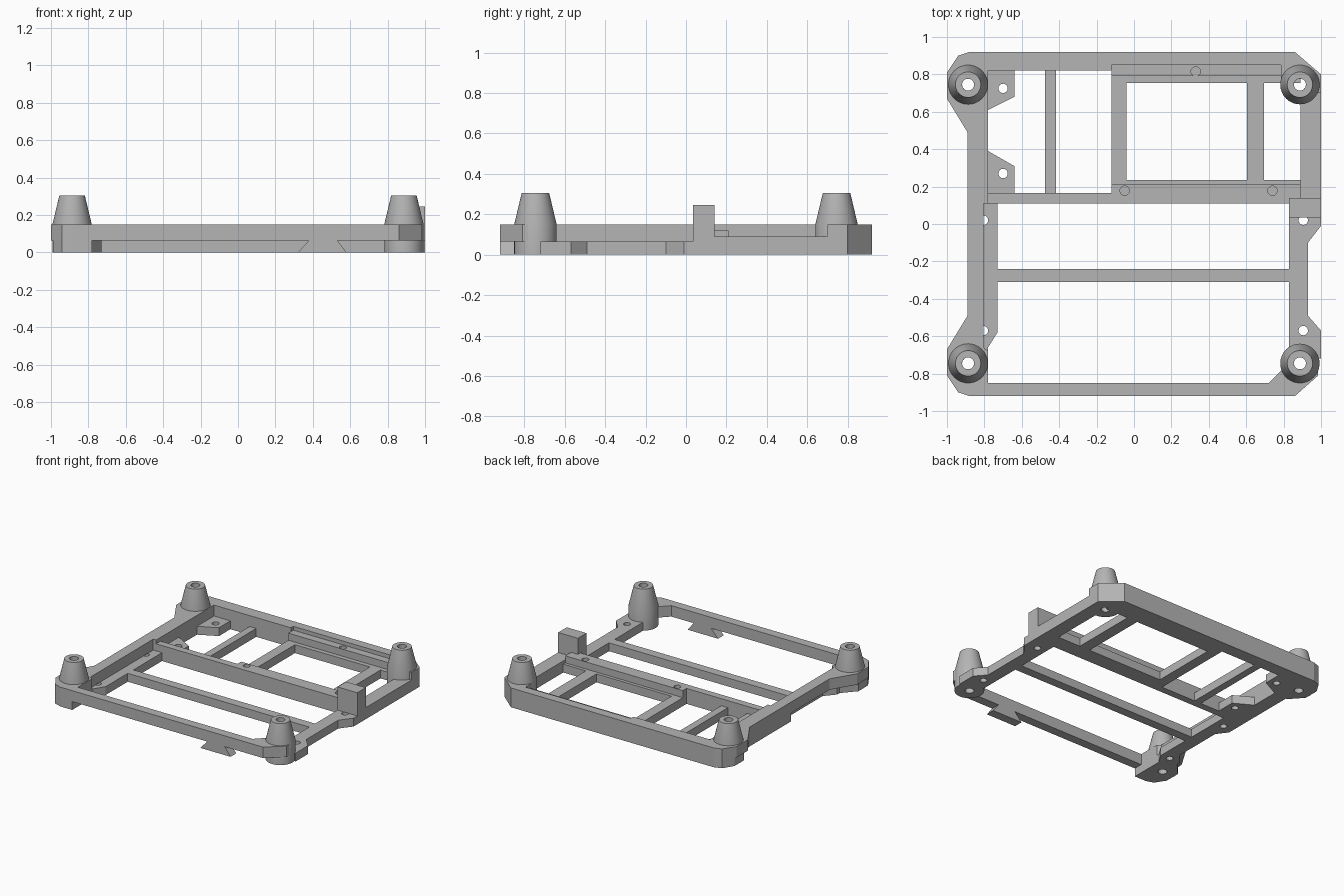
import bpy, bmesh, math
from mathutils import Matrix

cube = bpy.data.objects.get("Cube")
if cube:
    bpy.data.objects.remove(cube, do_unlink=True)

grey = bpy.data.materials.new("plastic_grey")
grey.use_nodes = True
grey.diffuse_color = (0.46, 0.46, 0.46, 1)
grey.node_tree.nodes["Principled BSDF"].inputs["Base Color"].default_value = grey.diffuse_color

LOW, LEDGE, TOP = 0.065, 0.12, 0.15      # main floor levels
TX, TY, HOLE_R = 0.887, 0.745, 0.032     # tower centres


def finish(name, bm):
    bmesh.ops.recalc_face_normals(bm, faces=bm.faces)
    mesh = bpy.data.meshes.new(name)
    bm.to_mesh(mesh)
    bm.free()
    obj = bpy.data.objects.new(name, mesh)
    bpy.context.collection.objects.link(obj)
    mesh.materials.append(grey)
    return obj


def prism(name, outline, z0, z1):
    """Extrude a plan outline between two heights."""
    bm = bmesh.new()
    face = bm.faces.new([bm.verts.new((x, y, z0)) for x, y in outline])
    out = bmesh.ops.extrude_face_region(bm, geom=[face])
    for v in out["geom"]:
        if isinstance(v, bmesh.types.BMVert):
            v.co.z = z1
    return finish(name, bm)


def box(name, x0, x1, y0, y1, z0, z1):
    return prism(name, [(x0, y0), (x1, y0), (x1, y1), (x0, y1)], z0, z1)


def drill(obj, points, radius, z0, z1):
    """Cut vertical round holes and bake the result."""
    bm = bmesh.new()
    for x, y in points:
        bmesh.ops.create_cone(bm, cap_ends=True, segments=24, radius1=radius, radius2=radius,
                              depth=z1 - z0, matrix=Matrix.Translation((x, y, (z0 + z1) / 2)))
    cutter = finish("hole_cutter", bm)
    cutter.hide_render = True
    mod = obj.modifiers.new("holes", "BOOLEAN")
    mod.operation, mod.solver, mod.object = "DIFFERENCE", "EXACT", cutter
    deps = bpy.context.evaluated_depsgraph_get()
    baked = bpy.data.meshes.new_from_object(obj.evaluated_get(deps))
    obj.modifiers.clear()
    obj.data = baked
    bpy.data.objects.remove(cutter, do_unlink=True)


def mirror_y(points):
    return [(x, -y) for x, y in points]


def tower(name, x, y):
    """Hollow post: straight foot, tapered top, through hole."""
    bm = bmesh.new()
    profile = [(HOLE_R, 0), (0.105, 0), (0.105, TOP), (0.068, 0.305), (HOLE_R, 0.305)]
    verts = [bm.verts.new((r, 0, z)) for r, z in profile]
    edges = [bm.edges.new((verts[i], verts[(i + 1) % len(verts)])) for i in range(len(verts))]
    bmesh.ops.spin(bm, geom=verts + edges, cent=(0, 0, 0), axis=(0, 0, 1),
                   angle=math.tau, steps=48, use_merge=True)
    bmesh.ops.remove_doubles(bm, verts=bm.verts, dist=0.0001)
    bmesh.ops.translate(bm, verts=bm.verts, vec=(x, y, 0))
    obj = finish(name, bm)
    bpy.ops.object.select_all(action="DESELECT")
    obj.select_set(True)
    bpy.context.view_layer.objects.active = obj
    bpy.ops.object.shade_smooth_by_angle(angle=math.radians(20))


# Corner towers
towers = [(sx * TX, sy * TY) for sx in (-1, 1) for sy in (-1, 1)]
for (x, y) in towers:
    tower(("front" if y < 0 else "back") + ("_left" if x > 0 else "_right") + "_tower", x, y)

# Upper side rail with flared corners
corner = [(-0.78, -0.92), (-0.88, -0.92), (-0.94, -0.9), (-1, -0.81), (-1, -0.67), (-0.89, -0.49)]
rail = prism("side_rail", corner + mirror_y(corner[::-1])
             + [(-0.78, 0.11), (-0.805, 0.11), (-0.805, -0.66), (-0.78, -0.68)], LOW, TOP)
drill(rail, towers, HOLE_R, -0.1, 0.4)

# Lower feet under the flared corners
foot = [(-0.78, -0.92), (-0.88, -0.92), (-0.94, -0.9), (-0.99, -0.82), (-0.99, -0.7),
        (-0.9, -0.6), (-0.78, -0.6)]
for name, pts in (("front_foot", foot), ("back_foot", mirror_y(foot))):
    drill(prism(name, pts, 0, LOW), towers, HOLE_R, -0.1, 0.4)

# Lower plate below the side rail, with screw tabs
lower = prism("side_lower_plate", [
    (-0.78, 0.6), (-0.89, 0.6), (-0.89, -0.02), (-0.83, -0.1), (-0.83, -0.49), (-0.9, -0.57),
    (-0.9, -0.6), (-0.78, -0.6), (-0.78, -0.66), (-0.73, -0.58), (-0.73, 0.11), (-0.78, 0.11)], 0, LOW)
drill(lower, [(-0.805, 0.02), (-0.805, -0.57)], 0.025, -0.1, 0.4)

# Pair of inner mounting tabs
drill(prism("back_tab", [(-0.78, 0.82), (-0.78, 0.61), (-0.64, 0.68), (-0.64, 0.82)], 0, LOW),
      [(-0.7, 0.725)], 0.025, -0.1, 0.4)
drill(prism("middle_tab", [(-0.78, 0.165), (-0.64, 0.165), (-0.64, 0.31), (-0.78, 0.39)], 0, LOW),
      [(-0.7, 0.27)], 0.025, -0.1, 0.4)

# Front rail, chamfered at its left end
front = prism("front_rail", [
    (-0.78, -0.92), (0.86, -0.92), (0.985, -0.81), (0.985, -0.74), (0.83, -0.74),
    (0.72, -0.85), (-0.78, -0.85)], LOW, TOP)
drill(front, towers, HOLE_R, -0.1, 0.4)

# Dovetail key hanging below the front rail
bm = bmesh.new()
key = [(0.32, 0), (0.58, 0), (0.53, LOW), (0.38, LOW)]
ends = [[bm.verts.new((x, y, z)) for x, z in key] for y in (-0.92, -0.85)]
for ring in ends:
    bm.faces.new(ring)
for i in range(4):
    j = (i + 1) % 4
    bm.faces.new((ends[0][i], ends[0][j], ends[1][j], ends[1][i]))
finish("dovetail_key", bm)

# Back rail, notched for a ledge and chamfered at its left end
back = prism("back_rail", [
    (-0.78, 0.92), (-0.78, 0.82), (-0.12, 0.82), (-0.12, 0.85), (0.785, 0.85), (0.785, 0.755),
    (0.83, 0.7), (1, 0.7), (1, 0.8), (0.86, 0.92)], 0, TOP)
drill(back, towers, HOLE_R, -0.1, 0.4)
box("back_rail_base", -0.78, -0.12, 0.82, 0.85, 0, LOW)
drill(box("back_ledge", -0.12, 0.785, 0.79, 0.85, 0, LEDGE), [(0.33, 0.815)], 0.025, 0.06, 0.4)

# Left side: low back rail, upright stop and thin plate with screw tabs
box("left_low_rail", 0.89, 1, 0.14, 0.7, 0, 0.09)
box("upright_stop", 0.83, 1, 0.035, 0.14, LOW, 0.245)
left = prism("left_plate", [
    (0.83, 0.14), (1, 0.14), (1, -0.01), (0.93, -0.1), (0.93, -0.49), (1, -0.57),
    (1, -0.72), (0.83, -0.72)], 0, LOW)
drill(left, towers, HOLE_R, -0.1, 0.4)
drill(left, [(0.905, 0.02), (0.905, -0.57)], 0.025, -0.1, 0.4)

# Main crossbar with blind screw holes, and front crossbar
bar = prism("main_crossbar", [
    (-0.78, 0.11), (0.83, 0.11), (0.83, 0.14), (0.89, 0.14), (0.89, 0.21), (-0.12, 0.21),
    (-0.12, 0.165), (-0.78, 0.165)], 0, LEDGE)
drill(bar, [(-0.05, 0.178), (0.74, 0.178)], 0.025, 0.06, 0.4)
box("front_crossbar", -0.73, 0.83, -0.31, -0.24, 0, LOW)

# Low window frame between the main crossbar and back rail
box("frame_front_lip", -0.12, 0.89, 0.21, 0.235, 0, LOW)
box("frame_back_lip", -0.12, 0.89, 0.755, 0.79, 0, LOW)
for name, x0, x1 in (("frame_right_bar", -0.12, -0.04), ("frame_left_bar", 0.605, 0.695)):
    box(name, x0, x1, 0.235, 0.755, 0, LOW)
box("thin_bar", -0.475, -0.418, 0.165, 0.82, 0, LOW)
